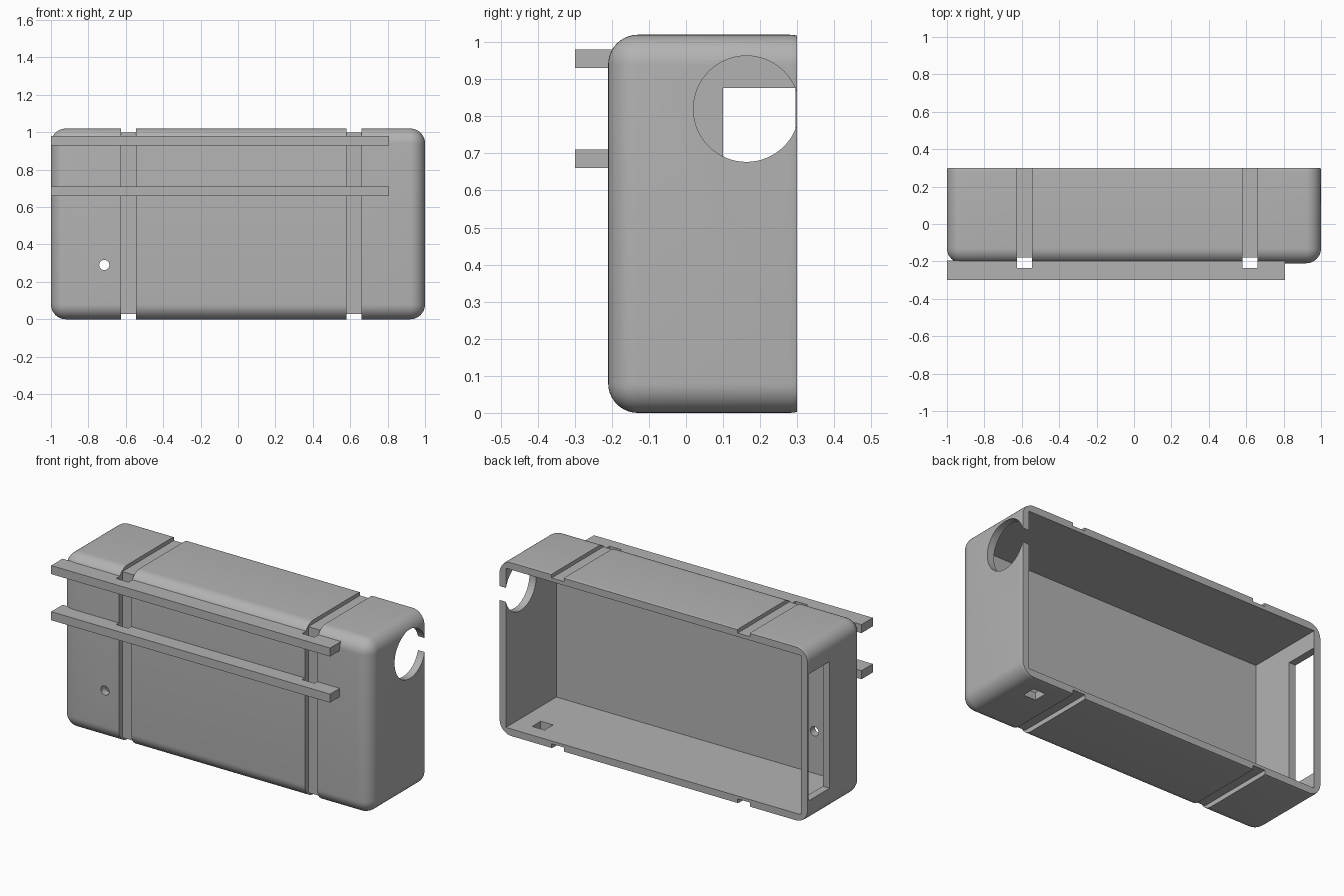
import bpy, bmesh, math
from mathutils import Matrix, Vector

cube = bpy.data.objects.get("Cube")
if cube:
    bpy.data.objects.remove(cube, do_unlink=True)

grey = bpy.data.materials.new("plain grey")
grey.use_nodes = True
COLOUR = (0.45, 0.45, 0.45, 1)
grey.diffuse_color = COLOUR
grey.node_tree.nodes["Principled BSDF"].inputs["Base Color"].default_value = COLOUR


def finish(name, bm):
    mesh = bpy.data.meshes.new(name)
    bm.to_mesh(mesh)
    bm.free()
    mesh.materials.append(grey)
    obj = bpy.data.objects.new(name, mesh)
    bpy.context.collection.objects.link(obj)
    return obj


def box(name, low, high, radius=0):
    low, high = Vector(low), Vector(high)
    bm = bmesh.new()
    bmesh.ops.create_cube(bm, size=1)
    bmesh.ops.scale(bm, vec=high - low, verts=bm.verts)
    bmesh.ops.translate(bm, vec=(low + high) / 2, verts=bm.verts)
    if radius:
        bmesh.ops.bevel(bm, geom=bm.edges[:], offset=radius, segments=10,
                        profile=0.5, affect='EDGES')
    return finish(name, bm)


def cylinder(name, centre, radius, depth, axis):
    bm = bmesh.new()
    bmesh.ops.create_cone(bm, cap_ends=True, segments=64, radius1=radius,
                          radius2=radius, depth=depth)
    bmesh.ops.rotate(bm, verts=bm.verts, matrix=Matrix.Rotation(math.pi / 2, 3, axis))
    bmesh.ops.translate(bm, vec=centre, verts=bm.verts)
    return finish(name, bm)


def cut(target, cutter):
    cutter.hide_render = True
    mod = target.modifiers.new("cut", 'BOOLEAN')
    mod.operation = 'DIFFERENCE'
    mod.solver = 'EXACT'
    mod.object = cutter
    bpy.ops.object.select_all(action='DESELECT')
    bpy.context.view_layer.objects.active = target
    target.select_set(True)
    bpy.ops.object.modifier_apply(modifier=mod.name)
    bpy.data.objects.remove(cutter, do_unlink=True)


# Rounded housing, open at the back
WALL = 0.044
housing = box("housing", (-1, -0.21, 0), (1, 0.36, 1.02), 0.08)
cut(housing, box("back_trim", (-2, 0.3, -1), (2, 1, 2)))
cut(housing, box("cavity", (WALL - 1, WALL - 0.21, WALL), (1 - WALL, 1, 1.02 - WALL)))

# Openings: round port, side window, floor slot and front hole
cut(housing, cylinder("round_port", (1, 0.163, 0.82), 0.143, 0.3, 'Y'))
cut(housing, box("side_window", (-1.2, 0.1, 0.135), (-0.9, 0.295, 0.876)))
cut(housing, box("floor_slot", (0.77, 0.13, -0.1), (0.85, 0.21, 0.1)))
cut(housing, cylinder("front_hole", (-0.715, -0.2, 0.29), 0.027, 0.3, 'X'))

# Front rails
rails = [box(name, (-1, -0.3, z), (0.806, -0.195, z + 0.05))
         for name, z in (("lower_rail", 0.66), ("upper_rail", 0.93))]

# Strap grooves round the housing, passing behind the rails
for left in (-0.625, 0.58):
    right = left + 0.08
    for low, high in (((left, -0.235, -0.1), (right, -0.178, 1.1)),
                      ((left, -0.235, 0.998), (right, 0.5, 1.1)),
                      ((left, -0.235, -0.1), (right, 0.5, 0.027))):
        cut(housing, box("strap_groove", low, high))
    for rail in rails:
        cut(rail, box("strap_notch", (left, -0.235, 0), (right, -0.1, 1.1)))

bpy.ops.object.select_all(action='DESELECT')
bpy.context.view_layer.objects.active = housing
housing.select_set(True)
bpy.ops.object.shade_smooth_by_angle(angle=math.radians(25))
